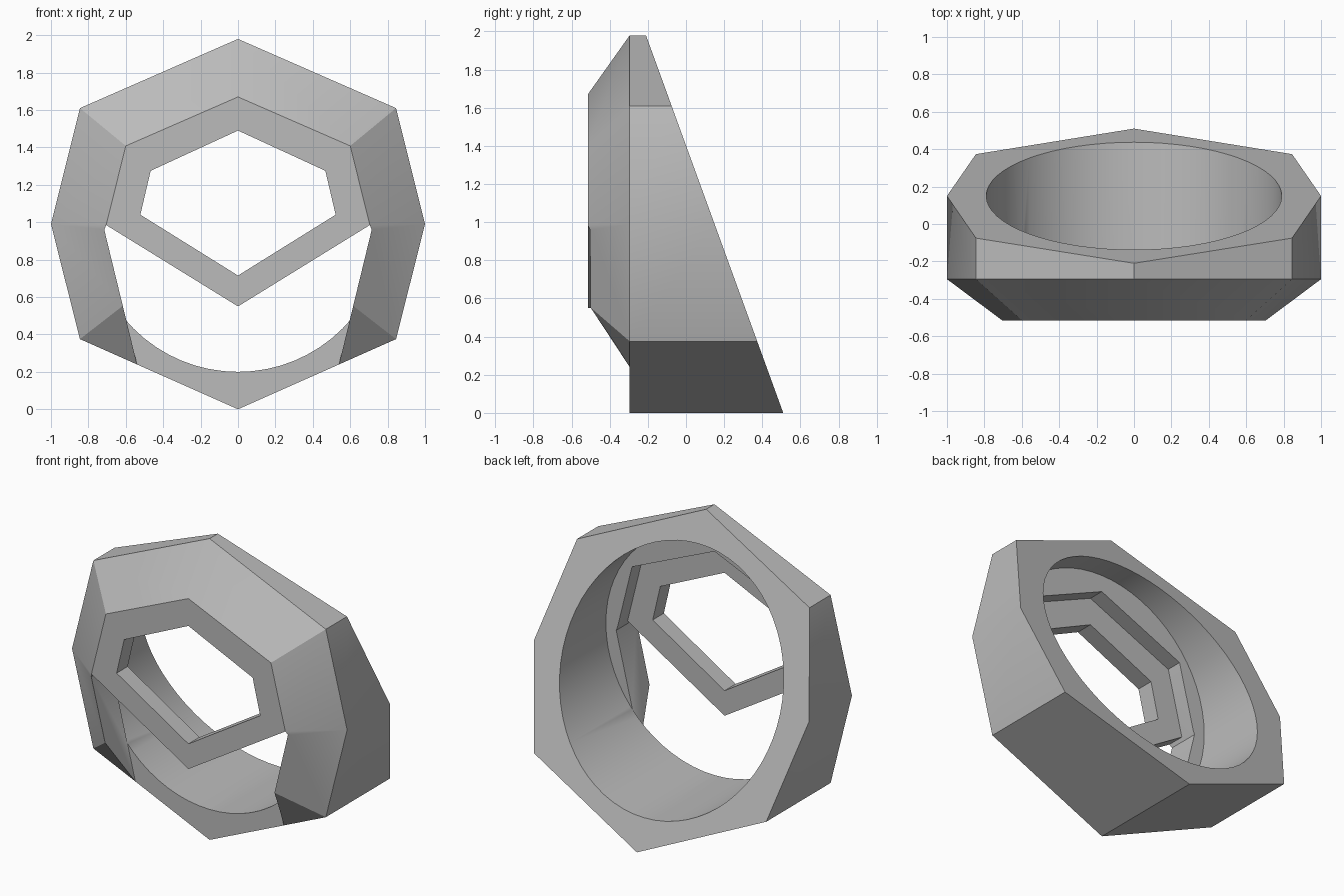
import bpy, bmesh, math

cube = bpy.data.objects.get("Cube")
if cube:
    bpy.data.objects.remove(cube, do_unlink=True)

MID = 0.99          # height of the ring's centre
SEAT = -0.295       # plane between the slab and the bevelled front
FRONT = -0.515      # foremost plane
PLATE_BACK = -0.40  # rear of the window frame

grey = bpy.data.materials.new("plain_grey")
grey.use_nodes = True
grey.diffuse_color = (0.5, 0.5, 0.5, 1)
grey.node_tree.nodes["Principled BSDF"].inputs["Base Color"].default_value = grey.diffuse_color


def mirrored(half):
    """Close a right-hand outline, running top to bottom, across x = 0."""
    return half + [(-x, z) for x, z in reversed(half) if x > 0]


def loft(name, rings):
    """Solid through matching rings of 3D points, capped at both ends."""
    bm = bmesh.new()
    loops = [[bm.verts.new(p) for p in ring] for ring in rings]
    n = len(loops[0])
    for a, b in zip(loops, loops[1:]):
        for i in range(n):
            j = (i + 1) % n
            bm.faces.new((a[i], a[j], b[j], b[i]))
    bm.faces.new(loops[0])
    bm.faces.new(loops[-1])
    bmesh.ops.recalc_face_normals(bm, faces=bm.faces)
    mesh = bpy.data.meshes.new(name)
    bm.to_mesh(mesh)
    bm.free()
    obj = bpy.data.objects.new(name, mesh)
    bpy.context.collection.objects.link(obj)
    mesh.materials.append(grey)
    return obj


def prism(name, outline, y0, y1):
    return loft(name, [[(x, y, z) for x, z in outline] for y in (y0, y1)])


def cut(body, cutter):
    cutter.hide_render = True
    mod = body.modifiers.new("cut", 'BOOLEAN')
    mod.operation = 'DIFFERENCE'
    mod.solver = 'EXACT'
    mod.object = cutter
    bpy.ops.object.select_all(action='DESELECT')
    bpy.context.view_layer.objects.active = body
    body.select_set(True)
    bpy.ops.object.modifier_apply(modifier=mod.name)
    bpy.data.objects.remove(cutter, do_unlink=True)


# Octagonal body: sloping back, straight sides, bevelled front
octagon = mirrored([(0, 1.98), (0.845, 1.61), (1, MID), (0.845, 0.375), (0, 0)])
frame = mirrored([(0, 1.67), (0.6, 1.408), (0.705, 0.985), (0.6, 0.565), (0, 0.31)])
ring = loft("octagonal_ring", [
    [(x, -0.21 + (1.98 - z) * 0.3636, z) for x, z in octagon],
    [(x, SEAT, z) for x, z in octagon],
    [(x, FRONT, z) for x, z in frame]])

# Open space under the window frame
cut(ring, prism("lower_opening", mirrored(
    [(0, 0.55), (0.705, 0.985), (0.715, 0.96), (0.54, 0.24), (0.47, -0.05)]), -0.7, SEAT))

# Round bore through the slab
bore = [(0.79 * math.sin(t * math.tau / 64), MID + 0.79 * math.cos(t * math.tau / 64))
        for t in range(64)]
cut(ring, prism("round_bore", bore, SEAT - 0.001, 1))

# Recess behind the window frame
cut(ring, prism("frame_recess", mirrored(
    [(0, 1.67), (0.6, 1.408), (0.705, 0.985), (0, 0.4)]), PLATE_BACK, -0.2))

# Window through the frame
cut(ring, prism("window", mirrored(
    [(0, 1.49), (0.467, 1.275), (0.522, 1.04), (0, 0.715)]), -0.7, -0.2))

bpy.ops.object.shade_smooth_by_angle(angle=math.radians(30))
